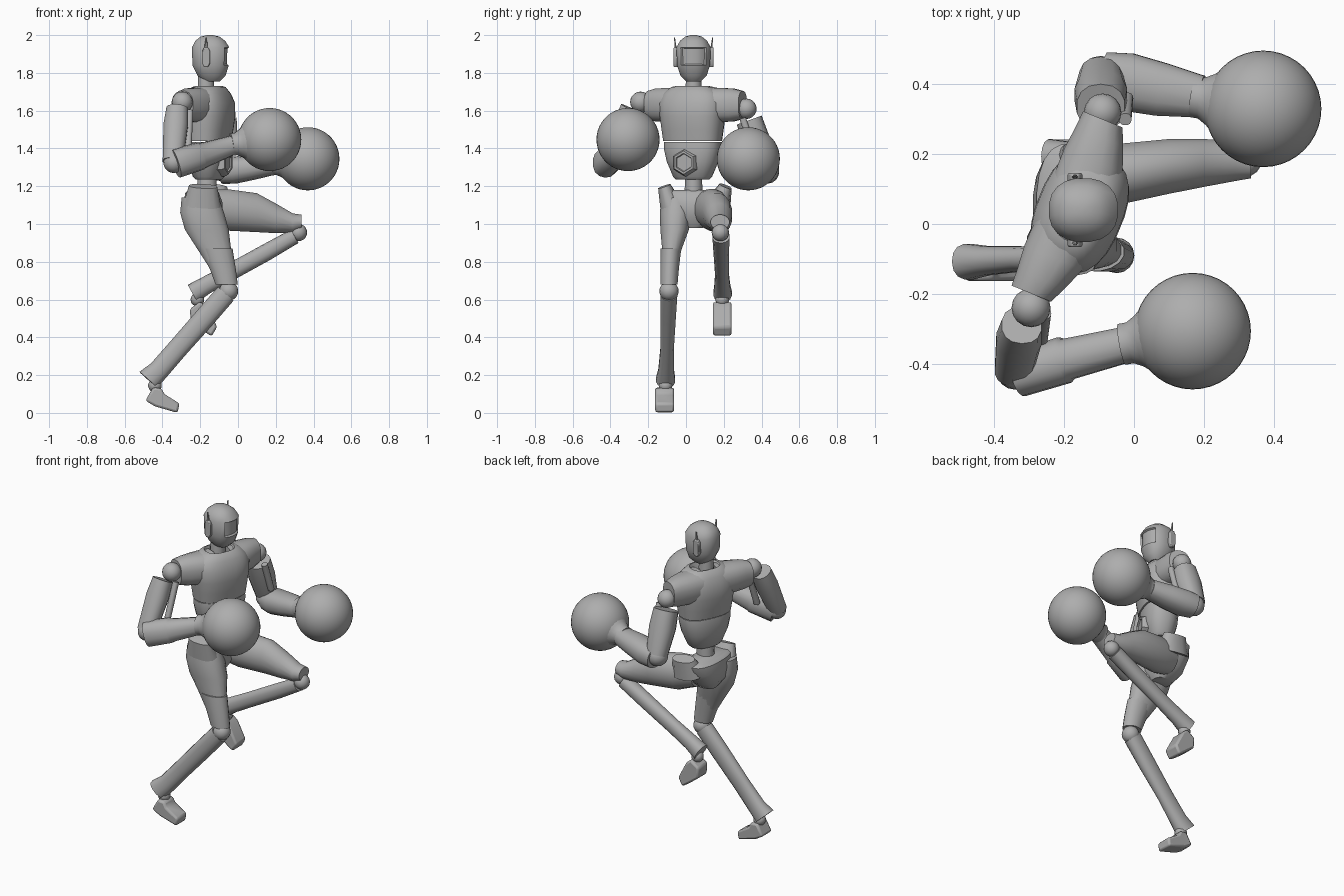
import bpy, bmesh, math
from mathutils import Vector as V

cube = bpy.data.objects.get("Cube")
if cube:
    bpy.data.objects.remove(cube)

grey = bpy.data.materials.new("plain_grey")
grey.use_nodes = True
grey.diffuse_color = (0.42, 0.42, 0.42, 1)
grey.node_tree.nodes["Principled BSDF"].inputs["Base Color"].default_value = grey.diffuse_color
parts = []


def finish(name, bm):
    bmesh.ops.recalc_face_normals(bm, faces=bm.faces)
    mesh = bpy.data.meshes.new(name)
    bm.to_mesh(mesh)
    bm.free()
    mesh.materials.append(grey)
    obj = bpy.data.objects.new(name, mesh)
    bpy.context.collection.objects.link(obj)
    parts.append(obj)
    return obj


def loft(name, rings, axis=(0, 0, 1), side=(0, 1, 0), n=16, power=2.0, edit=None):
    """Skin through oval rings (centre, half width along side, half depth)."""
    axis = V(axis).normalized()
    u = V(side)
    u = (u - axis * u.dot(axis)).normalized()
    w = axis.cross(u)
    bm = bmesh.new()
    curve = lambda t: math.copysign(abs(t) ** (2 / power), t)
    loops = []
    for c, a, b in rings:
        angles = [2 * math.pi * (i + 0.5) / n for i in range(n)]
        loops.append([bm.verts.new(V(c) + u * a * curve(math.cos(t)) + w * b * curve(math.sin(t)))
                      for t in angles])
    for low, high in zip(loops, loops[1:]):
        for i in range(n):
            j = (i + 1) % n
            bm.faces.new((low[i], low[j], high[j], high[i]))
    bm.faces.new(loops[0])
    bm.faces.new(loops[-1])
    if edit:
        bmesh.ops.recalc_face_normals(bm, faces=bm.faces)
        edit(bm)
    return finish(name, bm)


def limb(name, rings, side=(0, 1, 0), n=14, power=2.3):
    """Loft whose rings are square to the line from first to last ring."""
    return loft(name, rings, V(rings[-1][0]) - V(rings[0][0]), side, n, power)


def ball(name, centre, r, seg=16):
    bm = bmesh.new()
    bmesh.ops.create_uvsphere(bm, u_segments=seg, v_segments=seg // 2 + 2, radius=r)
    bmesh.ops.translate(bm, verts=bm.verts, vec=centre)
    return finish(name, bm)


def prism(name, outline, y, half):
    """Side outline (x, z) pushed out across y, with softened edges."""
    bm = bmesh.new()
    face = bm.faces.new([bm.verts.new((x, y - half, z)) for x, z in outline])
    new = bmesh.ops.extrude_face_region(bm, geom=[face])["geom"]
    bmesh.ops.translate(bm, verts=[g for g in new if isinstance(g, bmesh.types.BMVert)],
                        vec=(0, 2 * half, 0))
    # The starting face is kept by the extrusion, so the prism is closed
    obj = finish(name, bm)
    bev = obj.modifiers.new("soft_edges", "BEVEL")
    bev.width, bev.segments = min(0.012, half * 0.4), 2
    return obj


# Head with a recessed visor
def cut_visor(bm):
    faces = [f for f in bm.faces if f.normal.x > 0.6 and 1.84 < f.calc_center_median().z < 1.94]
    bmesh.ops.inset_region(bm, faces=faces, thickness=0.006, depth=-0.01)


loft("head", [((-.14, .04, 1.755), .04, .045), ((-.14, .04, 1.785), .07, .075),
              ((-.145, .04, 1.84), .088, .097), ((-.145, .04, 1.935), .092, .1),
              ((-.147, .04, 1.97), .072, .08), ((-.148, .04, 1.992), .045, .05),
              ((-.148, .04, 2.0), .015, .015)], n=20, power=2.3, edit=cut_visor)
loft("neck", [((-.17, .04, 1.68), .045, .045), ((-.17, .04, 1.79), .04, .042)])
for label, sign in (("left", 1), ("right", -1)):
    y = .04 + sign * .093
    prism(label + "_ear_pod", [(-.19, 1.85), (-.18, 1.83), (-.158, 1.83), (-.148, 1.85),
                               (-.148, 1.915), (-.158, 1.935), (-.18, 1.935), (-.19, 1.915)], y, .013)
    limb(label + "_antenna", [((-.169, y, 1.92), .006, .01), ((-.169, y + sign * .008, 1.987), .003, .004)], n=6)

# Torso, turned so its left shoulder leads
across, ahead, core = V((.38, .925, 0)), V((.925, -.38, 0)), V((-.155, .035, 0))


def body(l, f, z):
    return core + across * l + ahead * f + V((0, 0, z))


loft("chest", [(body(0, 0, z), a, b) for z, a, b in
               ((1.44, .158, .105), (1.5, .166, .115), (1.57, .175, .125), (1.64, .18, .122),
                (1.69, .16, .1), (1.725, .115, .078), (1.73, .09, .065), (1.69, .06, .05))],
     side=across, n=24, power=2.5)
for label, sign in (("left", 1), ("right", -1)):
    loft(label + "_sleeve", [(body(sign * l, f, 1.63), h, d) for l, f, h, d in
                             ((.05, -.01, .095, .1), (.15, -.02, .092, .092),
                              (.22, -.03, .088, .075), (.27, -.04, .075, .062))],
         axis=across, side=(0, 0, 1), power=2.4)
loft("belly", [(body(0, 0, z), a, b) for z, a, b in
               ((1.235, .09, .06), (1.25, .105, .075), (1.33, .14, .098), (1.4, .157, .104), (1.435, .157, .1))],
     side=across, n=20, power=2.4)
hexagon = [(body(-.005, f, 1.325), r, r) for f, r in
           ((.05, .075), (.1, .072), (.115, .062), (.115, .05), (.107, .046))]
loft("belly_hexagon", hexagon, axis=ahead, side=across, n=6)
loft("waist", [((-.165, .04, 1.13), .05, .055), ((-.165, .04, 1.26), .045, .05)])

# Pelvis with raised hip corners
loft("pelvis", [((-.175, .04, .98), .05, .06), ((-.18, .045, 1.04), .12, .1),
                ((-.185, .05, 1.11), .165, .105), ((-.19, .05, 1.165), .18, .09),
                ((-.19, .05, 1.18), .16, .07)], n=20, power=2.4)
limb("right_hip_corner", [((-.19, -.08, 1.1), .06, .1), ((-.185, -.115, 1.2), .035, .075)])
limb("left_hip_corner", [((-.14, .17, 1.1), .07, .1), ((-.13, .21, 1.2), .035, .075)])

# Standing leg
loft("right_thigh", [((-.2, -.05, 1.14), .08, .1), ((-.19, -.055, 1.06), .085, .118),
                     ((-.165, -.06, .97), .077, .118), ((-.125, -.075, .865), .052, .09),
                     ((-.09, -.085, .78), .044, .07)], power=2.3)
loft("right_thigh_cuff", [((-.115, -.08, .87), .056, .088), ((-.08, -.087, .76), .05, .07),
                          ((-.06, -.09, .68), .046, .06)])
ball("right_knee", (-.05, -.09, .645), .051)
limb("right_shin", [((-.065, -.09, .63), .045, .055), ((-.17, -.095, .51), .042, .056),
                    ((-.32, -.1, .34), .036, .054), ((-.42, -.105, .225), .042, .055),
                    ((-.475, -.108, .175), .052, .063)])
ball("right_ankle", (-.44, -.108, .145), .036)
prism("right_foot", [(-.49, .065), (-.45, .135), (-.405, .13), (-.39, .1), (-.31, .05), (-.32, 0), (-.44, .035)],
      -.113, .05)

# Raised leg
loft("left_thigh", [((-.17, .11, 1.09), .085, .09), ((-.06, .14, 1.075), .09, .112),
                    ((.1, .165, 1.06), .08, .105), ((.2, .175, 1.03), .07, .08),
                    ((.29, .18, 1.005), .058, .052), ((.335, .18, 1.01), .05, .04)], axis=(1, 0, 0))
ball("left_knee", (.32, .182, .955), .046)
limb("left_shin", [((.3, .185, .935), .046, .041), ((.15, .187, .85), .042, .045),
                   ((-.05, .19, .74), .037, .045), ((-.17, .192, .675), .042, .047),
                   ((-.24, .194, .632), .05, .053)])
ball("left_ankle", (-.215, .192, .6), .036)
prism("left_foot", [(-.255, .55), (-.2, .59), (-.165, .56), (-.11, .455), (-.14, .405), (-.185, .435), (-.25, .485)],
      .192, .05)

# Right arm
ball("right_shoulder", (-.295, -.24, 1.645), .056)
limb("right_upper_arm", [((-.322, -.29, 1.61), .058, .058), ((-.33, -.33, 1.52), .066, .062),
                         ((-.345, -.42, 1.33), .055, .05)], side=(1, 0, 0))
limb("right_arm_strut", [((-.255, -.255, 1.6), .018, .018), ((-.265, -.33, 1.38), .018, .018)])
ball("right_elbow", (-.34, -.42, 1.325), .055)
limb("right_forearm", [((-.33, -.43, 1.32), .066, .078), ((-.2, -.39, 1.36), .068, .074),
                       ((-.19, -.387, 1.362), .06, .068), ((-.02, -.345, 1.42), .052, .05)])

# Left arm
ball("left_shoulder", (-.09, .32, 1.61), .054)
limb("left_upper_arm", [((-.095, .335, 1.55), .07, .07), ((-.095, .37, 1.45), .077, .072),
                        ((-.095, .425, 1.3), .062, .058)], side=(1, 0, 0))
limb("left_arm_strut", [((-.025, .3, 1.56), .018, .018), ((-.02, .36, 1.38), .018, .018)])
ball("left_elbow", (-.095, .42, 1.29), .062)
limb("left_forearm", [((-.09, .425, 1.28), .07, .068), ((-.02, .407, 1.285), .085, .072),
                      ((.08, .385, 1.3), .078, .066), ((.19, .365, 1.315), .062, .055)])

# Round gloves with flared cuffs
for label, centre, wrist in (("left", V((.37, .33, 1.345)), V((.17, .365, 1.315))),
                             ("right", V((.168, -.307, 1.447)), V((-.035, -.345, 1.42)))):
    ball(label + "_glove", centre, .167, 40)
    limb(label + "_glove_cuff", [(wrist.lerp(centre, t), r, r) for t, r in
                                 ((0, .06), (.12, .06), (.25, .075), (.42, .105))], n=20, power=2)

# Smooth shading with sharp edges kept
bpy.ops.object.select_all(action="DESELECT")
for obj in parts:
    obj.select_set(True)
bpy.context.view_layer.objects.active = parts[0]
bpy.ops.object.shade_smooth_by_angle(angle=math.radians(40))
